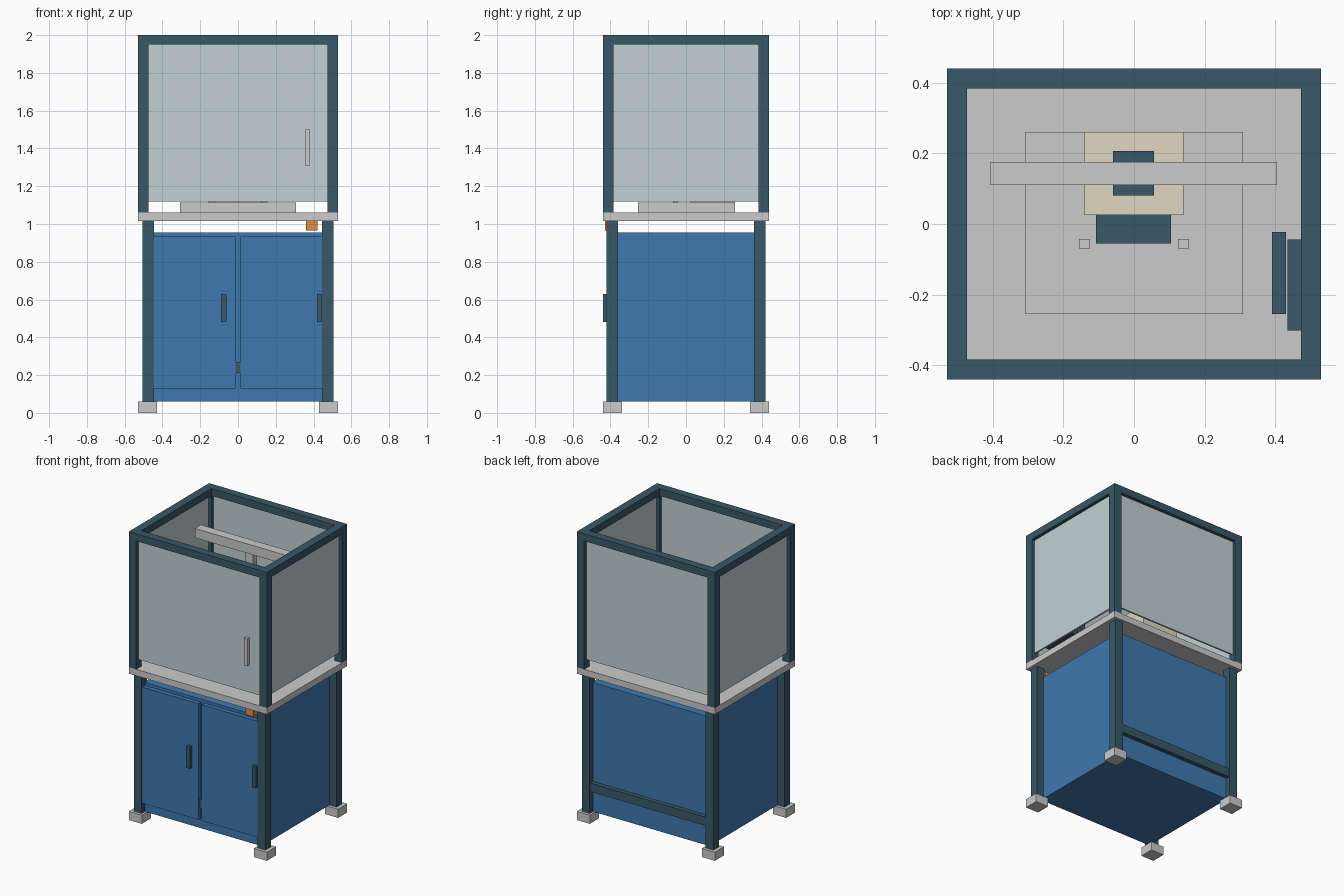
import bpy
import bmesh

if "Cube" in bpy.data.objects:
    bpy.data.objects.remove(bpy.data.objects["Cube"])


def material(name, rgb):
    m = bpy.data.materials.new(name)
    m.diffuse_color = (*rgb, 1)
    m.use_nodes = True
    m.node_tree.nodes["Principled BSDF"].inputs["Base Color"].default_value = m.diffuse_color
    return m


FRAME = material("dark_frame", (0.04, 0.10, 0.14))
BLUE = material("cabinet_blue", (0.05, 0.19, 0.43))
PANE = material("pale_pane", (0.54, 0.64, 0.66))
ORANGE = material("orange", (0.75, 0.27, 0.05))
CREAM = material("cream", (0.75, 0.68, 0.54))


def box(name, x, y, z, mat=None):
    """Box from (min, max) pairs on each axis."""
    bm = bmesh.new()
    bmesh.ops.create_cube(bm, size=1)
    for v in bm.verts:
        v.co = [r[0] + (c + 0.5) * (r[1] - r[0]) for c, r in zip(v.co, (x, y, z))]
    mesh = bpy.data.meshes.new(name)
    bm.to_mesh(mesh)
    bm.free()
    if mat:
        mesh.materials.append(mat)
    ob = bpy.data.objects.new(name, mesh)
    bpy.context.collection.objects.link(ob)
    return ob


def side(r, s):
    """Mirror a range to the negative side when s is -1."""
    return tuple(sorted((r[0] * s, r[1] * s)))


# Feet, lower legs and upper posts at the four corners
for sx, nx in ((-1, "left"), (1, "right")):
    for sy, ny in ((-1, "front"), (1, "back")):
        tag = f"{ny}_{nx}"
        box("foot_" + tag, side((0.43, 0.53), sx), side((0.34, 0.44), sy), (0, 0.06))
        box("leg_" + tag, side((0.445, 0.505), sx), side((0.36, 0.42), sy), (0.055, 1.015), FRAME)
        box("upper_post_" + tag, side((0.473, 0.53), sx), side((0.383, 0.44), sy), (1.06, 1.95), FRAME)

# Top rails and enclosure panes
for s, nx, ny in ((-1, "left", "front"), (1, "right", "back")):
    box("top_rail_" + ny, (-0.53, 0.53), side((0.383, 0.44), s), (1.95, 2.0), FRAME)
    box("top_rail_" + nx, side((0.473, 0.53), s), (-0.383, 0.383), (1.95, 2.0), FRAME)
    box("pane_" + ny, (-0.473, 0.473), side((0.405, 0.417), s), (1.12, 1.95), PANE)
    box("pane_" + nx, side((0.495, 0.507), s), (-0.383, 0.383), (1.12, 1.95), PANE)
box("pane_handle", (0.355, 0.38), (-0.44, -0.417), (1.31, 1.50))

# Table top and base plate
box("table_top", (-0.53, 0.53), (-0.44, 0.44), (1.015, 1.06))
box("base_plate", (-0.308, 0.308), (-0.255, 0.26), (1.06, 1.115))

# Lower cabinet with two doors and cross rails
box("cabinet_body", (-0.45, 0.45), (-0.385, 0.385), (0.06, 0.955), BLUE)
box("rail_front", (-0.445, 0.445), (-0.41, -0.36), (0.21, 0.27), FRAME)
box("rail_back", (-0.445, 0.445), (0.36, 0.415), (0.21, 0.27), FRAME)
for name, x, hx in (("left", (-0.45, -0.014), (-0.09, -0.062)),
                    ("right", (0.012, 0.448), (0.417, 0.445))):
    box("door_" + name, x, (-0.415, -0.385), (0.13, 0.935), BLUE)
    box("door_handle_" + name, hx, (-0.44, -0.415), (0.48, 0.63), FRAME)

# Switch under the table edge
box("switch", (0.36, 0.42), (-0.43, -0.38), (0.965, 1.015), ORANGE)

# Fixture on the plate
box("fixture_body", (-0.14, 0.14), (0.025, 0.26), (1.115, 1.33), CREAM)
box("fixture_front", (-0.107, 0.105), (-0.055, 0.025), (1.13, 1.28), FRAME)
for s, n in ((-1, "left"), (1, "right")):
    box("locating_pin_" + n, side((0.125, 0.155), s), (-0.07, -0.042), (1.115, 1.18))

# Overhead beam with column and tool head
box("overhead_beam", (-0.408, 0.405), (0.11, 0.175), (1.78, 1.845))
box("tool_column", (-0.03, 0.03), (0.12, 0.165), (1.5, 1.78))
box("tool_head", (-0.06, 0.057), (0.08, 0.207), (1.33, 1.5), FRAME)

# Control units beside the right pane
box("control_screen", (0.39, 0.43), (-0.255, -0.022), (1.15, 1.32), FRAME)
box("control_box", (0.435, 0.495), (-0.302, -0.044), (1.13, 1.36), FRAME)
